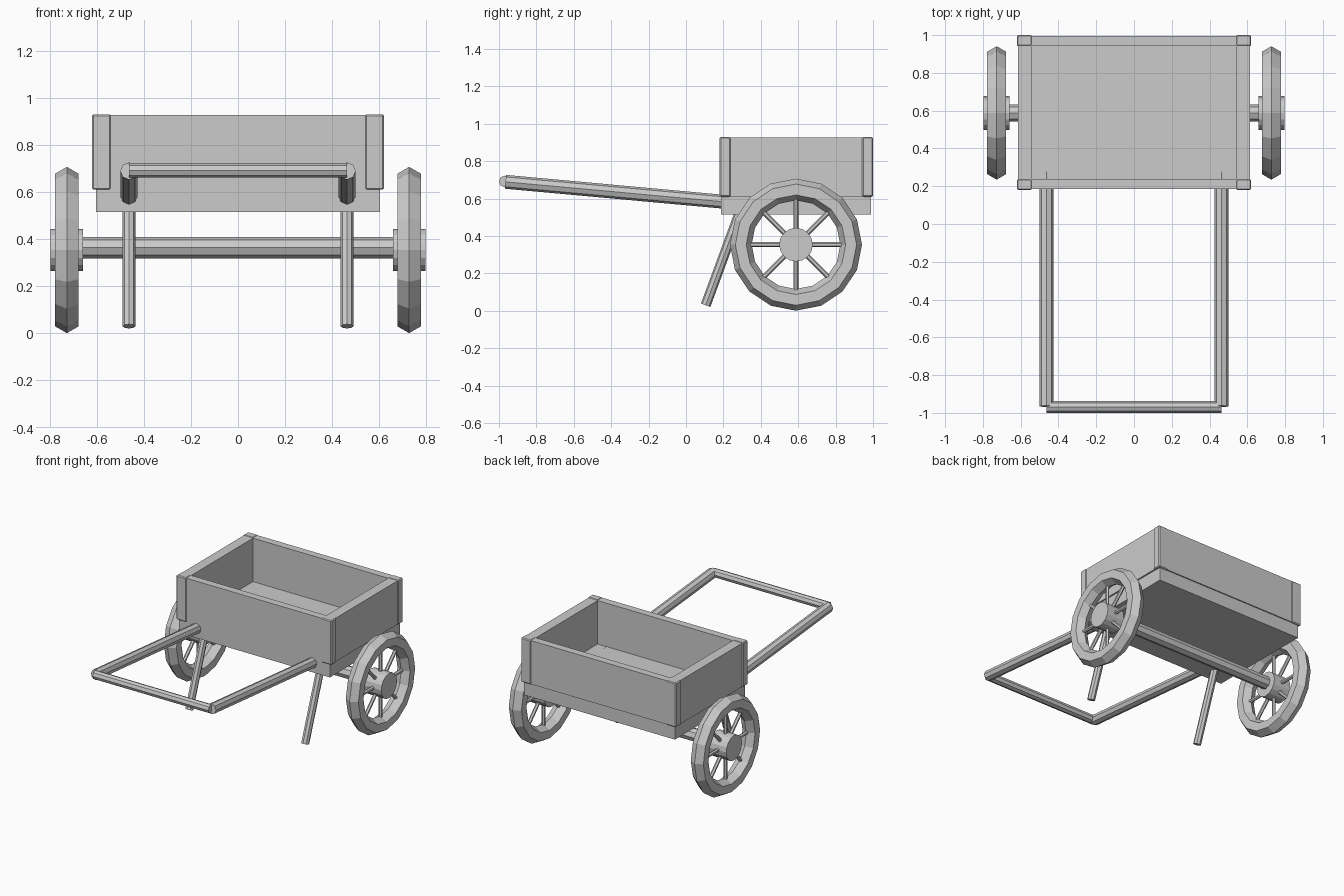
import bpy, bmesh, math
from mathutils import Vector, Matrix

if "Cube" in bpy.data.objects:
    bpy.data.objects.remove(bpy.data.objects["Cube"])


def finish(name, bm):
    bmesh.ops.recalc_face_normals(bm, faces=bm.faces)
    me = bpy.data.meshes.new(name)
    bm.to_mesh(me)
    bm.free()
    ob = bpy.data.objects.new(name, me)
    bpy.context.collection.objects.link(ob)
    return ob


def box(name, lo, hi, bevel=0.0):
    lo, hi = Vector(lo), Vector(hi)
    bm = bmesh.new()
    m = Matrix.Translation((lo + hi) / 2) @ Matrix.Diagonal((*(hi - lo), 1))
    bmesh.ops.create_cube(bm, size=1, matrix=m)
    if bevel:
        bmesh.ops.bevel(bm, geom=bm.edges[:], offset=bevel, segments=1, affect='EDGES')
    return finish(name, bm)


def rod(name, a, b, r, sides=8):
    # straight pole between two points
    a, b = Vector(a), Vector(b)
    d = b - a
    m = Matrix.Translation((a + b) / 2) @ d.to_track_quat('Z', 'Y').to_matrix().to_4x4()
    bm = bmesh.new()
    bmesh.ops.create_cone(bm, cap_ends=True, segments=sides, radius1=r, radius2=r,
                          depth=d.length, matrix=m)
    return finish(name, bm)


def rim(name, c, major, minor, n=16, k=6):
    # hexagonal-section ring around the x axis
    bm = bmesh.new()
    rings = []
    for i in range(n):
        t = 2 * math.pi * i / n
        ring = []
        for j in range(k):
            p = 2 * math.pi * j / k
            rad = major + minor * math.cos(p)
            ring.append(bm.verts.new((c[0] + minor * math.sin(p),
                                      c[1] + rad * math.cos(t), c[2] + rad * math.sin(t))))
        rings.append(ring)
    for i in range(n):
        a, b = rings[i], rings[(i + 1) % n]
        for j in range(k):
            bm.faces.new((a[j], a[(j + 1) % k], b[(j + 1) % k], b[j]))
    return finish(name, bm)


WY, WZ = 0.588, 0.354   # wheel centre
Y0, Y1 = 0.18, 1.0      # tray ends

# Tray
box("tray_base", (-0.603, 0.187, 0.515), (0.603, 0.988, 0.613))
box("front_wall", (-0.55, Y0 + 0.004, 0.612), (0.55, 0.238, 0.927))
box("back_wall", (-0.55, 0.942, 0.612), (0.55, Y1 - 0.004, 0.927))

# Axle
rod("axle", (-0.7, WY, 0.364), (0.7, WY, 0.364), 0.045)

for s, side in ((-1, "left"), (1, "right")):
    xa, xb = sorted((s * 0.54, s * 0.614))
    box(side + "_wall", (xa, 0.23, 0.612), (xb, 0.95, 0.927))
    # Corner posts
    xa, xb = sorted((s * 0.54, s * 0.62))
    box(side + "_front_post", (xa, Y0, 0.61), (xb, 0.238, 0.93), 0.006)
    box(side + "_back_post", (xa, 0.942, 0.61), (xb, Y1, 0.93), 0.006)
    # Wheel
    wx = s * 0.727
    rim(side + "_wheel_rim", (wx, WY, WZ), 0.295, 0.058)
    rod(side + "_hub", (wx - 0.069, WY, WZ), (wx + 0.069, WY, WZ), 0.09, 16)
    for i in range(8):
        t = math.pi * i / 4
        d = Vector((0, math.cos(t), math.sin(t)))
        c = Vector((wx, WY, WZ))
        rod(f"{side}_spoke_{i + 1}", c + d * 0.06, c + d * 0.26, 0.013, 6)
    # Handle shaft and prop leg
    x = s * 0.463
    rod(side + "_handle_shaft", (x, -0.965, 0.69), (x, 0.35, 0.57), 0.037)
    rod(side + "_leg", (x, 0.105, 0.03), (x, 0.3, 0.56), 0.027)

# Handle crossbar
rod("handle_crossbar", (-0.463, -0.969, 0.692), (0.463, -0.969, 0.692), 0.031)
